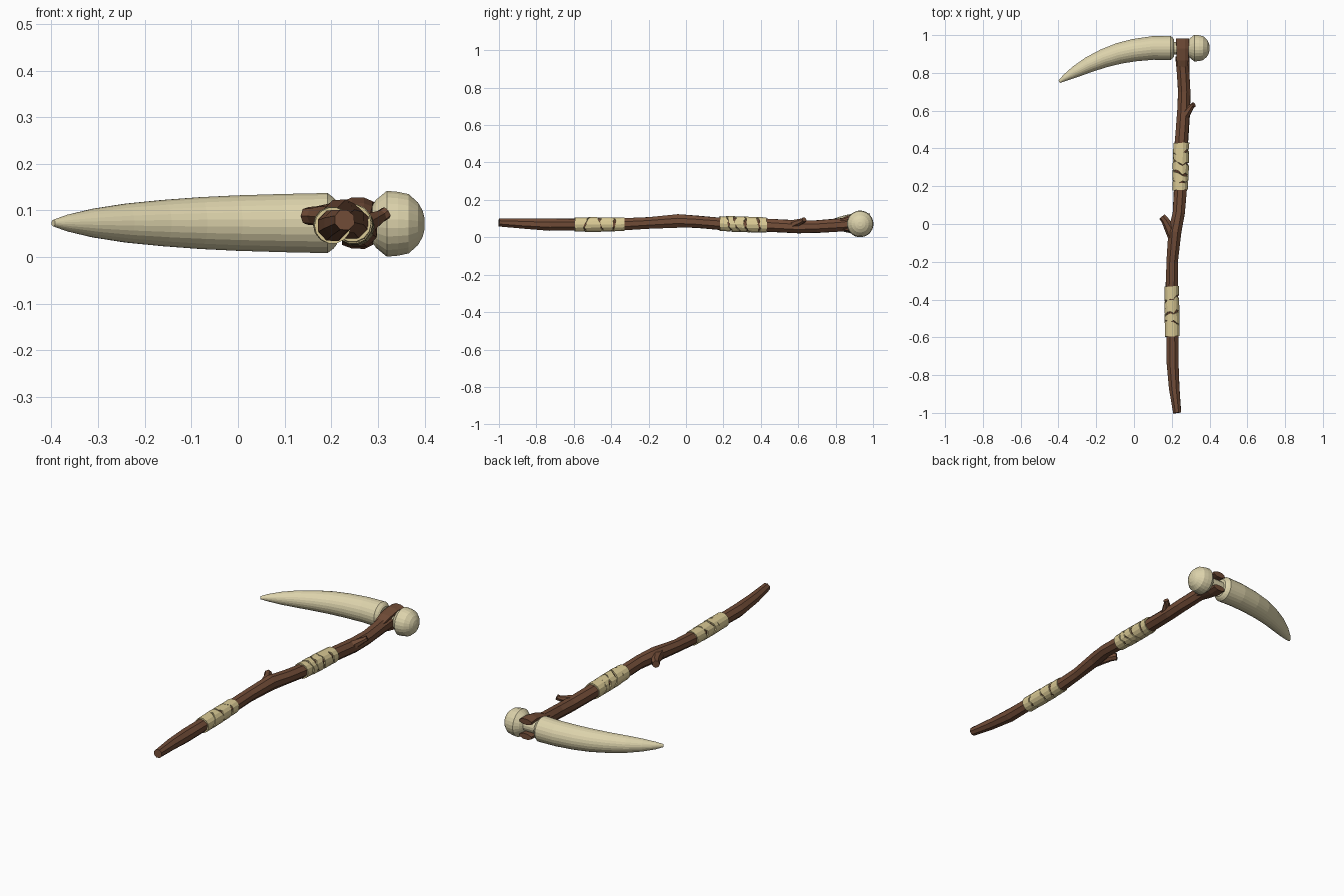
import bpy, bmesh, math, random
from mathutils import Vector

if "Cube" in bpy.data.objects:
    bpy.data.objects.remove(bpy.data.objects["Cube"])

random.seed(4)


def material(name, rgb):
    m = bpy.data.materials.new(name)
    m.diffuse_color = (*rgb, 1)
    m.use_nodes = True
    m.node_tree.nodes["Principled BSDF"].inputs["Base Color"].default_value = m.diffuse_color
    return m


WOOD = material("brown wood", (0.165, 0.072, 0.038))
BONE = material("pale horn", (0.72, 0.65, 0.41))
CLOTH = material("yellowed cloth", (0.70, 0.59, 0.30))
UP = Vector((0, 0, 1))


def finish(name, bm, mat):
    bmesh.ops.recalc_face_normals(bm, faces=bm.faces)
    me = bpy.data.meshes.new(name)
    bm.to_mesh(me)
    bm.free()
    me.materials.append(mat)
    ob = bpy.data.objects.new(name, me)
    bpy.context.collection.objects.link(ob)
    return ob


def skin(bm, rings, caps=True, loop=False):
    n = len(rings[0])
    pairs = list(zip(rings, rings[1:])) + ([(rings[-1], rings[0])] if loop else [])
    for a, b in pairs:
        for i in range(n):
            j = (i + 1) % n
            bm.faces.new((a[i], a[j], b[j], b[i]))
    if caps and not loop:
        bm.faces.new(rings[0])
        bm.faces.new(rings[-1])


def tube(name, pts, sides, mat, jitter=0.0, flat=1.0):
    """Sweep a ring along points given as (x, y, z, radius)."""
    bm = bmesh.new()
    rings = []
    for k, p in enumerate(pts):
        a, b = pts[max(k - 1, 0)], pts[min(k + 1, len(pts) - 1)]
        t = (Vector(b[:3]) - Vector(a[:3])).normalized()
        u = t.cross(UP).normalized()
        v = u.cross(t)
        ring = []
        for i in range(sides):
            ang = math.tau * (i + 0.5) / sides
            r = p[3] * (1 + random.uniform(-jitter, jitter))
            ring.append(bm.verts.new(Vector(p[:3]) + u * r * math.cos(ang)
                                     + v * r * flat * math.sin(ang)))
        rings.append(ring)
    skin(bm, rings)
    return finish(name, bm, mat)


# Crooked wooden handle: x, y, z, radius
HANDLE = [(0.228, -1.0, 0.08, 0.023), (0.212, -0.87, 0.073, 0.030), (0.203, -0.73, 0.067, 0.034),
          (0.203, -0.58, 0.068, 0.034), (0.199, -0.35, 0.069, 0.034), (0.202, -0.2, 0.077, 0.033),
          (0.217, -0.04, 0.088, 0.038), (0.237, 0.06, 0.083, 0.035), (0.245, 0.18, 0.073, 0.036),
          (0.25, 0.42, 0.066, 0.037), (0.263, 0.6, 0.056, 0.036), (0.266, 0.7, 0.058, 0.036),
          (0.259, 0.82, 0.066, 0.037), (0.257, 0.885, 0.072, 0.041)]
tube("handle", HANDLE, 8, WOOD, 0.05)

# Forked end gripping the horn neck, one prong above and one below
for name, s in (("upper_prong", 1), ("lower_prong", -1)):
    tube(name, [(0.257, 0.80, 0.066 + s * 0.012, 0.026), (0.257, 0.87, 0.073 + s * 0.030, 0.034),
                (0.257, 0.93, 0.073 + s * 0.041, 0.036), (0.257, 0.982, 0.073 + s * 0.039, 0.037)],
         8, WOOD, 0.04, 0.42)

# Broken twig stubs
tube("left_twig", [(0.212, -0.08, 0.085, 0.030), (0.188, -0.02, 0.087, 0.027),
                   (0.165, 0.02, 0.088, 0.021), (0.148, 0.04, 0.088, 0.019)], 7, WOOD, 0.06)
tube("right_twig", [(0.268, 0.57, 0.066, 0.026), (0.292, 0.605, 0.08, 0.019),
                    (0.307, 0.625, 0.088, 0.014), (0.318, 0.632, 0.095, 0.014)], 7, WOOD, 0.06)


def handle_at(y):
    for a, b in zip(HANDLE, HANDLE[1:]):
        if y <= b[1]:
            f = (y - a[1]) / (b[1] - a[1])
            return [p + (q - p) * f for p, q in zip(a, b)]
    return HANDLE[-1]


# Cloth wraps: tilted bands with ragged gaps between them
def wrap(name, y0, y1, count):
    bm = bmesh.new()
    sides, step = 14, (y1 - y0) / count
    cuts = [(random.uniform(0.008, 0.018), random.uniform(0, math.tau)) for _ in range(count + 1)]
    cuts[0] = cuts[-1] = (0.002, 0)
    for k in range(count):
        grow = random.uniform(0.0035, 0.007)
        rings = []
        for end, inner in ((0, 1), (0, 0), (1, 0), (1, 1)):
            tilt, phase = cuts[k + end]
            edge = y0 + step * (k + end)
            border = (k + end) in (0, count)
            ring = []
            for i in range(sides):
                ang = math.tau * i / sides
                rnd = random.Random(k * 100 + end * 50 + i)
                gap = 0 if border else rnd.choice((-0.004, 0.001, 0.004, 0.009))
                y = edge + tilt * math.cos(ang - phase) + (gap if end == 0 else -gap)
                x, _, z, r = handle_at(y)
                r = r - 0.006 if inner else r + grow
                ring.append(bm.verts.new((x + r * math.cos(ang), y, z + r * math.sin(ang))))
            rings.append(ring)
        skin(bm, rings, loop=True)
    return finish(name, bm, CLOTH)


wrap("lower_wrap", -0.595, -0.33, 4)
wrap("upper_wrap", 0.18, 0.43, 5)

# Curved horn blade with a chamfered butt
tube("horn_blade", [(0.212, 0.932, 0.073, 0.046), (0.205, 0.932, 0.073, 0.055),
                    (0.192, 0.932, 0.073, 0.065), (0.1, 0.932, 0.073, 0.063),
                    (0.0, 0.920, 0.073, 0.060), (-0.08, 0.903, 0.073, 0.056),
                    (-0.16, 0.877, 0.073, 0.050), (-0.24, 0.843, 0.073, 0.042),
                    (-0.31, 0.806, 0.073, 0.031), (-0.365, 0.774, 0.073, 0.018),
                    (-0.396, 0.753, 0.073, 0.007)], 24, BONE)

# Neck through the fork
tube("horn_neck", [(0.20, 0.93, 0.073, 0.034), (0.31, 0.93, 0.073, 0.034)], 16, BONE)

# Rounded pommel behind the fork
tube("horn_knob", [(x, 0.931, 0.0715, r) for x, r in
                   ((0.285, 0.036), (0.296, 0.052), (0.319, 0.0712), (0.343, 0.069), (0.366, 0.064),
                    (0.386, 0.046), (0.396, 0.028), (0.4, 0.012))], 24, BONE)
